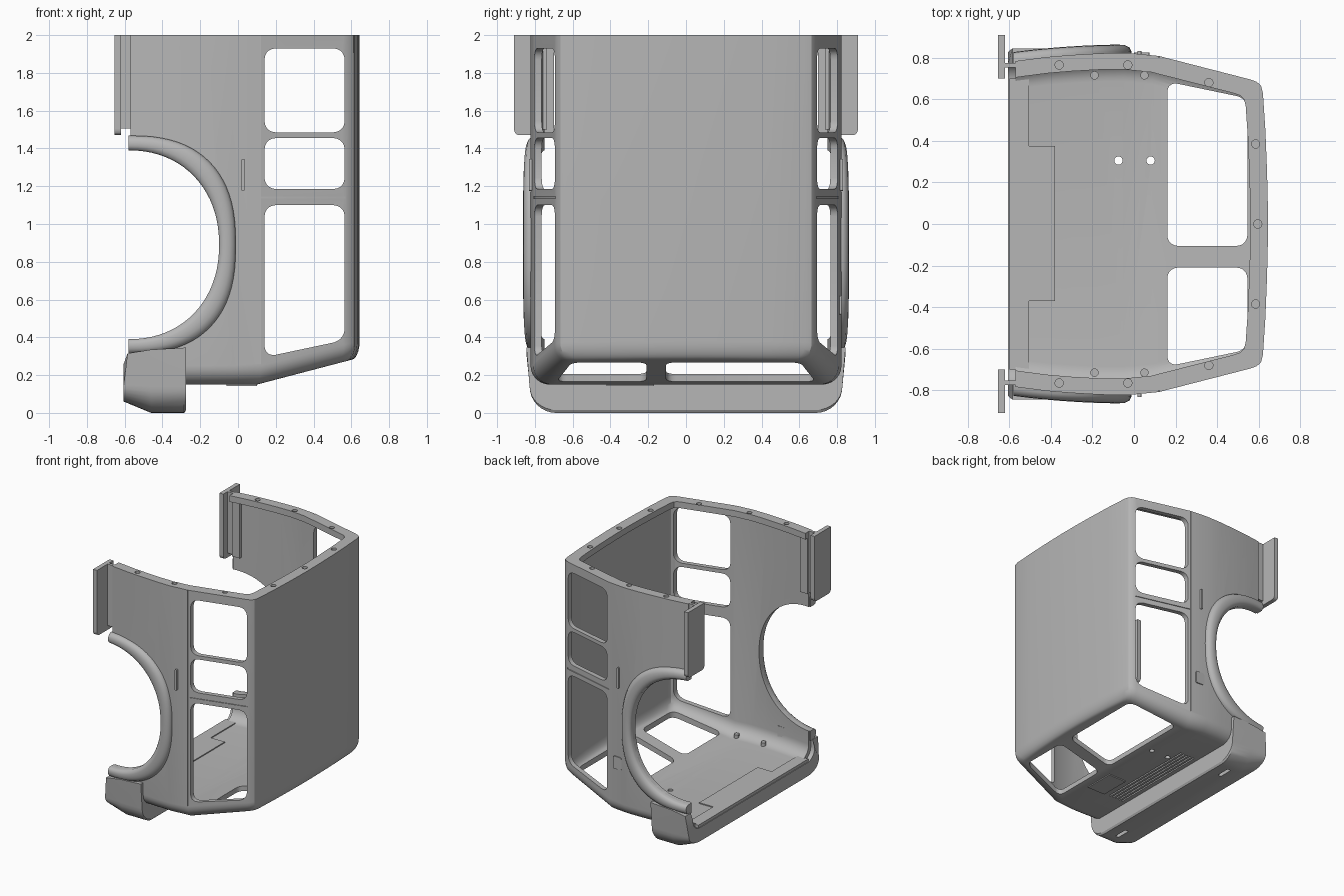
import bpy, bmesh, math
from mathutils import Vector

if "Cube" in bpy.data.objects:
    bpy.data.objects.remove(bpy.data.objects["Cube"])

grey = bpy.data.materials.new("plain grey")
grey.use_nodes = True
grey.diffuse_color = (0.47, 0.47, 0.47, 1)
grey.node_tree.nodes["Principled BSDF"].inputs["Base Color"].default_value = (0.47, 0.47, 0.47, 1)


def finish(name, bm):
    bmesh.ops.recalc_face_normals(bm, faces=bm.faces)
    mesh = bpy.data.meshes.new(name)
    bm.to_mesh(mesh)
    bm.free()
    mesh.materials.append(grey)
    ob = bpy.data.objects.new(name, mesh)
    bpy.context.collection.objects.link(ob)
    return ob


def loft(name, rings):
    """Skin closed rings; caps join each point to its opposite number."""
    bm = bmesh.new()
    vs = [[bm.verts.new(p) for p in r] for r in rings]
    n = len(rings[0])
    for a, b in zip(vs, vs[1:]):
        for i in range(n):
            j = (i + 1) % n
            bm.faces.new((a[i], a[j], b[j], b[i]))
    for r in (vs[0], vs[-1]):
        for i in range(n // 2 - 1):
            bm.faces.new((r[i], r[i + 1], r[n - 2 - i], r[n - 1 - i]))
    return finish(name, bm)


def prism(name, poly, axis, lo, hi):
    """Extrude a 2D outline along x, y or z."""
    def place(p, h):
        return {"x": (h, p[0], p[1]), "y": (p[0], h, p[1]), "z": (p[0], p[1], h)}[axis]
    bm = bmesh.new()
    a = [bm.verts.new(place(p, lo)) for p in poly]
    b = [bm.verts.new(place(p, hi)) for p in poly]
    bm.faces.new(a)
    bm.faces.new(b)
    for i in range(len(poly)):
        j = (i + 1) % len(poly)
        bm.faces.new((a[i], a[j], b[j], b[i]))
    return finish(name, bm)


def rounded(pts, r, steps=5):
    out = []
    for i, p in enumerate(pts):
        p, q, s = Vector(p), Vector(pts[i - 1]), Vector(pts[(i + 1) % len(pts)])
        a, b = p + (q - p).normalized() * r, p + (s - p).normalized() * r
        for k in range(steps + 1):
            t = k / steps
            out.append(a * (1 - t) ** 2 + p * 2 * t * (1 - t) * 0.85 + b * t * t
                       + (a + b) * 0.15 * t * (1 - t))
    return out


def rect(a0, b0, a1, b1):
    return [(a0, b0), (a1, b0), (a1, b1), (a0, b1)]


def circle(x, y, r):
    return [(x + r * math.cos(k * math.pi / 8), y + r * math.sin(k * math.pi / 8)) for k in range(16)]


def cut(ob, cutters):
    for c in cutters:
        c.hide_render = True
        m = ob.modifiers.new("cut", "BOOLEAN")
        m.operation, m.solver, m.object = "DIFFERENCE", "EXACT", c
        bpy.context.view_layer.objects.active = ob
        bpy.ops.object.modifier_apply(modifier=m.name)
        bpy.data.objects.remove(c)


def smooth(ob, angle=28):
    bpy.ops.object.select_all(action="DESELECT")
    ob.select_set(True)
    bpy.context.view_layer.objects.active = ob
    bpy.ops.object.shade_smooth_by_angle(angle=math.radians(angle))


# Cab plan outline: one half, then its mirror
half = [(-0.8, 0.748), (-0.56, 0.785), (-0.42, 0.803), (-0.3, 0.813), (-0.16, 0.821), (-0.03, 0.823),
        (0.12, 0.808), (0.56, 0.695), (0.59, 0.684), (0.611, 0.665), (0.62, 0.63),
        (0.632, 0.45), (0.64, 0.25), (0.644, 0.08)]
plan = half + [(x, -y) for x, y in reversed(half)]


def floor_z(x):
    return 0.15 + 0.25 * max(0, x - 0.12)


def inset(x, y, side, end):
    return -0.3 + (x + 0.3) * (1 - end / 0.945), y * (1 - side / 0.81)


def hull(name, wall, top, r=0.1):
    rings = []
    for k in range(9):
        a = k / 8 * math.pi / 2
        d = r * (1 - math.sin(a))
        rings.append([(*inset(x, y, wall + d, wall + 0.45 * d), floor_z(x) + wall + r * (1 - math.cos(a)))
                      for x, y in plan])
    rings.append([(*inset(x, y, wall, wall), top) for x, y in plan])
    return loft(name, rings)


def arch(a, b, n, steps=40):
    pts = []
    for k in range(steps + 1):
        t = math.pi * (k / steps - 0.5)
        c, s = math.cos(t), math.sin(t)
        pts.append((-0.58 + a * abs(c) ** (2 / n), 0.89 + b * math.copysign(abs(s) ** (2 / n), s)))
    return pts


# Hollow cab shell with an inward rim round its open top
shell = hull("cab_shell", 0, 2)
rim_hole = [[(*inset(x, y, 0.078, 0.085), z) for x, y in plan] for z in (1.9, 2.1)]
inner_arch = arch(0.48, 0.5, 2.15)
cutters = [hull("inner_cut", 0.035, 1.95),
           loft("rim_cut", rim_hole),
           prism("back_cut", rect(-1.2, -1, -0.57, 1), "z", -0.5, 2.5),
           prism("arch_cut", inner_arch + [(-0.9, 1.39), (-0.9, 0.39)], "y", -1, 1)]

# Side windows
for pts in (rect(0.14, 1.485, 0.565, 1.93), rect(0.14, 1.185, 0.565, 1.455),
            [(0.14, 0.295), (0.565, 0.385), (0.565, 1.1), (0.14, 1.1)]):
    cutters.append(prism("window_cut", rounded(pts, 0.06), "y", -1, 1))

# Two unequal front panes in the sloping panel
for pts in ([(0.16, -0.105), (0.545, -0.105), (0.545, 0.605), (0.16, 0.685)],
            [(0.16, -0.685), (0.545, -0.605), (0.545, -0.21), (0.16, -0.21)]):
    cutters.append(prism("pane_cut", rounded(pts, 0.05), "z", 0, 0.45))

# Screw holes in the rim and floor
for x, y in ((-0.36, 0.765), (-0.03, 0.765), (0.36, 0.68), (0.585, 0.385)):
    for s in (1, -1):
        cutters.append(prism("screw_cut", circle(x, s * y, 0.02), "z", 1.97, 2.1))
cutters.append(prism("screw_cut", circle(0.595, 0, 0.02), "z", 1.97, 2.1))
for x in (-0.075, 0.08):
    cutters.append(prism("hole_cut", circle(x, 0.305, 0.02), "z", 0, 0.5))

# Body seams and underside grille grooves
for s in (1, -1):
    cutters.append(prism("seam_cut", rect(0.117, s * 0.802, 0.123, s * 0.9), "z", 0.26, 2.1))
    belt = [(0.12, s * 0.802), (0.57, s * 0.686), (0.57, s * 0.9), (0.12, s * 0.9)]
    cutters.append(prism("belt_cut", belt, "z", 1.136, 1.146))
for k in range(5):
    x = -0.24 + k * 0.03
    cutters.append(prism("grille_cut", rect(x, -0.42, x + 0.012, 0.42), "z", 0, 0.165))
cut(shell, cutters)
smooth(shell)

# Wheel arch flares
section = [(0, -0.03), (0, 0.018), (0.08, 0.03), (0.3, 0.04), (0.65, 0.037), (0.88, 0.027), (1, 0.008), (1, -0.03)]
for s, side in ((1, "back"), (-1, "front")):
    rings = []
    for p, q in zip(inner_arch, arch(0.568, 0.578, 2.5)):
        ring = []
        for t, dy in section:
            x, z = p[0] + (q[0] - p[0]) * t, p[1] + (q[1] - p[1]) * t
            ring.append((x, s * (0.823 - 0.12 * (x + 0.03) ** 2 + dy), z))
        rings.append(ring)
    smooth(loft(side + "_arch_flare", rings), 40)

# Wraparound bumper
def bumper_side(top, y_top, y_low, r, z_low):
    pts = [(y_top, top)]
    for k in range(9):
        a = k / 8 * math.pi / 2
        pts.append((y_low - r * (1 - math.cos(a)), z_low + r * (1 - math.sin(a))))
    return pts


outer = bumper_side(0.345, 0.845, 0.828, 0.14, 0)
inner = bumper_side(0.345, 0.775, 0.775, 0.09, 0.17)
loop = outer + [(-y, z) for y, z in reversed(outer)]
loop += list(reversed(inner + [(-y, z) for y, z in reversed(inner)]))
rings = []
for x, lift, top in ((-0.605, 0.06, -0.03), (-0.46, 0, -0.01), (-0.285, 0, 0), (-0.275, 0.015, 0)):
    rings.append([(x + (0.02 if x < -0.6 and z > 0.3 else 0), y,
                   z + lift * max(0, 1 - z / 0.16) + (top if z > 0.3 else 0)) for y, z in loop])
bumper = loft("bumper", rings)
cut(bumper, [prism("slot_cut", rounded(rect(-0.4, s * 0.6 - 0.06, -0.37, s * 0.6 + 0.06), 0.012), "z", -0.1, 0.04)
             for s in (1, -1)])
smooth(bumper)

# Floor step and underside hatch
step = [(-0.6, -0.7), (-0.505, -0.7), (-0.505, -0.37), (-0.38, -0.37),
        (-0.38, 0.375), (-0.505, 0.375), (-0.505, 0.7), (-0.6, 0.7)]
prism("floor_step", step, "z", 0.16, 0.193)
prism("underside_hatch", rect(-0.06, -0.42, 0.1, -0.17), "z", 0.142, 0.16)

for s, side in ((1, "back"), (-1, "front")):
    # Mounting flange and the strip that joins it to the wall
    plate = rounded(rect(s * 0.7, 1.47, s * 0.91, 2.05), 0.03)
    flange = prism(side + "_flange", plate, "x", -0.655, -0.62)
    cut(flange, [prism("top_cut", rect(-1, -1, 1, 1), "z", 2, 2.2)])
    prism(side + "_flange_strip", rect(-0.63, s * 0.753, -0.55, s * 0.775), "z", 1.505, 2)
    prism(side + "_inner_pad", rect(-0.57, s * 0.735, -0.5, s * 0.765), "z", 1.5, 1.96)
    # Door handle
    handle = rounded(rect(0.018, 1.175, 0.036, 1.345), 0.008)
    prism(side + "_door_handle", handle, "y", s * 0.8, s * 0.832)
    # Locating pegs at the floor corners
    for x in (-0.19, 0.05):
        prism(side + "_floor_peg", circle(x, s * 0.715, 0.02), "z", 0.17, 0.215)

# Filler cap cover on one side
prism("filler_cover", rounded(rect(0.0, 0.52, 0.075, 0.62), 0.01), "y", 0.8, 0.824)
